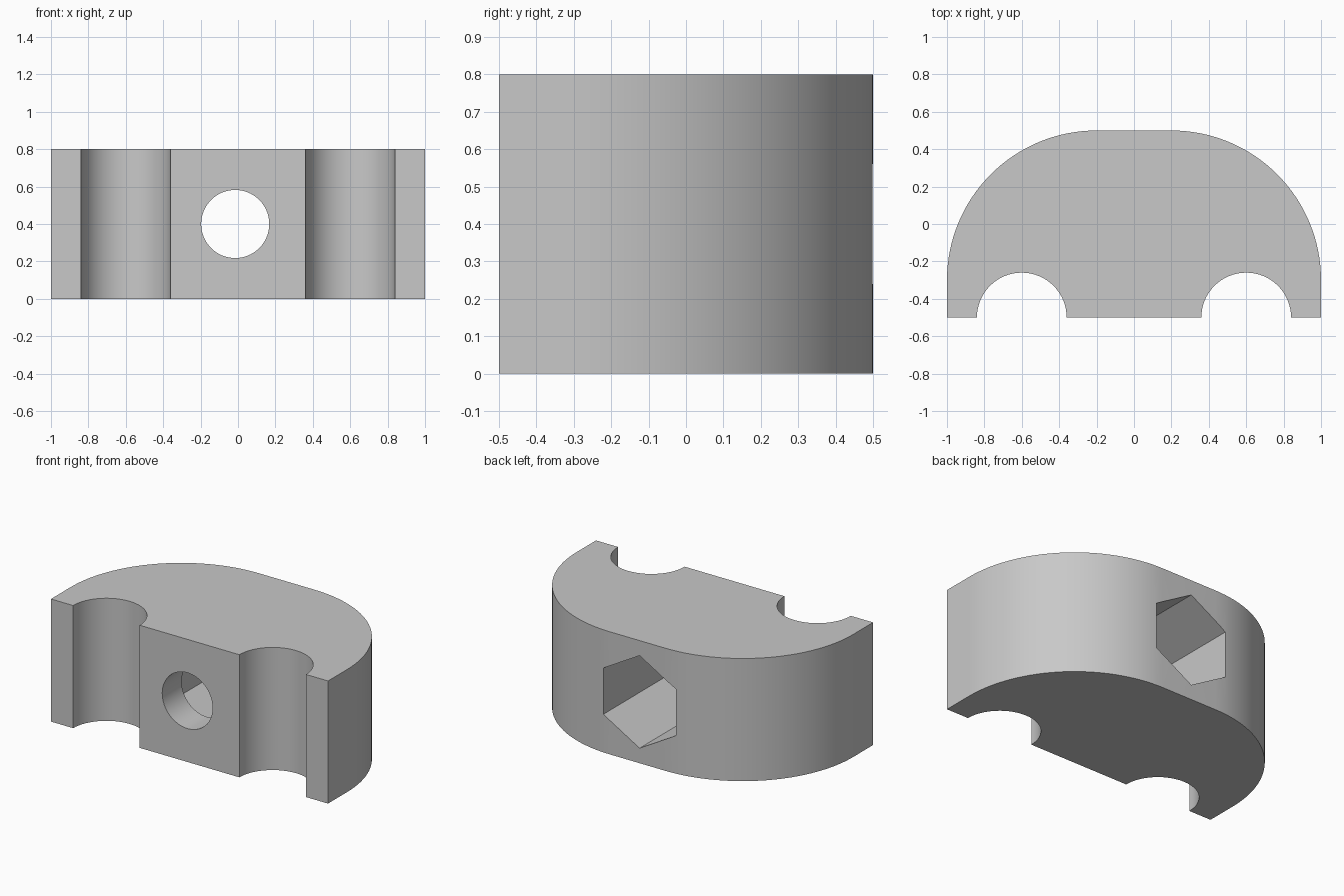
import bpy, bmesh, math
from mathutils import Matrix

if "Cube" in bpy.data.objects:
    bpy.data.objects.remove(bpy.data.objects["Cube"], do_unlink=True)

HEIGHT = 0.8
HOLE_X = -0.015

grey = bpy.data.materials.new("light grey")
grey.use_nodes = True
colour = (0.58, 0.58, 0.58, 1)
grey.diffuse_color = colour
grey.node_tree.nodes["Principled BSDF"].inputs["Base Color"].default_value = colour


def add_object(name, bm):
    bmesh.ops.recalc_face_normals(bm, faces=bm.faces)
    mesh = bpy.data.meshes.new(name)
    bm.to_mesh(mesh)
    bm.free()
    mesh.materials.append(grey)
    obj = bpy.data.objects.new(name, mesh)
    bpy.context.collection.objects.link(obj)
    return obj


def arc(cx, cy, radius, start, end, steps):
    angles = [math.radians(start + (end - start) * i / steps) for i in range(steps + 1)]
    return [(cx + radius * math.cos(a), cy + radius * math.sin(a)) for a in angles]


def bore(name, sides, radius, y0, y1):
    """Prism along y with one corner pointing up."""
    bm = bmesh.new()
    turn = (Matrix.Translation((HOLE_X, (y0 + y1) / 2, HEIGHT / 2))
            @ Matrix.Rotation(math.pi / 2, 4, 'X'))
    bmesh.ops.create_cone(bm, cap_ends=True, segments=sides, radius1=radius,
                          radius2=radius, depth=y1 - y0, matrix=turn)
    return add_object(name, bm)


# Block outline: two notches in the front edge, rounded shoulders at the back
half = [(0.0, -0.5)] + arc(0.6, -0.5, 0.24, 180, 0, 32) + [(1.0, -0.5)]
half += arc(0.2, -0.3, 0.8, 0, 90, 32)
outline = half + [(-x, y) for x, y in reversed(half[1:])]

bm = bmesh.new()
base = bm.faces.new([bm.verts.new((x, y, 0)) for x, y in outline])
raised = bmesh.ops.extrude_face_region(bm, geom=[base])["geom"]
bmesh.ops.translate(bm, vec=(0, 0, HEIGHT),
                    verts=[g for g in raised if isinstance(g, bmesh.types.BMVert)])
block = add_object("clamp_block", bm)

# Round bolt hole from the front, hexagonal nut pocket from the back
cutters = [bore("bolt_hole_cutter", 64, 0.182, -0.7, 0.2),
           bore("nut_pocket_cutter", 6, 0.302, -0.3, 0.7)]

bpy.context.view_layer.objects.active = block
for cutter in cutters:
    cut = block.modifiers.new(cutter.name, 'BOOLEAN')
    cut.operation = 'DIFFERENCE'
    cut.solver = 'EXACT'
    cut.object = cutter
    bpy.ops.object.modifier_apply(modifier=cut.name)
for cutter in cutters:
    bpy.data.objects.remove(cutter, do_unlink=True)

# Smooth curved walls with sharp rims
bpy.ops.object.select_all(action='DESELECT')
block.select_set(True)
bpy.ops.object.shade_smooth_by_angle(angle=math.radians(30))
